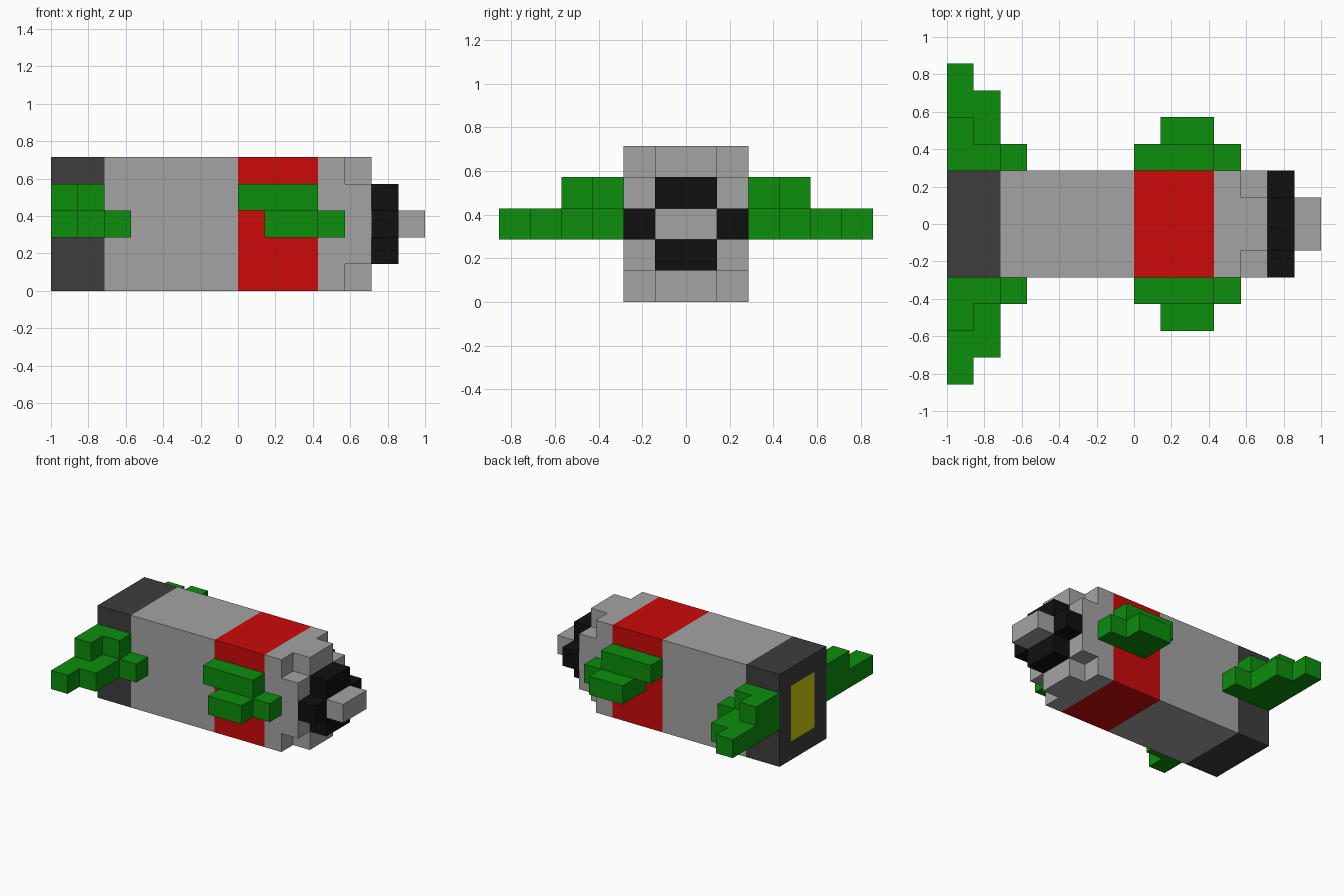
import bpy, bmesh
from mathutils import Vector

cube = bpy.data.objects.get("Cube")
if cube:
    bpy.data.objects.remove(cube, do_unlink=True)

U = 1 / 7  # one block


def srgb(r, g, b):
    lin = [c / 255 / 12.92 if c <= 10 else ((c / 255 + 0.055) / 1.055) ** 2.4 for c in (r, g, b)]
    return (*lin, 1)


def material(name, color):
    m = bpy.data.materials.new(name)
    m.use_nodes = True
    m.diffuse_color = color
    m.node_tree.nodes["Principled BSDF"].inputs["Base Color"].default_value = color
    return m


GREY = material("light grey", srgb(164, 164, 164))
DARK = material("dark grey", srgb(61, 61, 61))
RED = material("red", srgb(204, 10, 10))
GREEN = material("green", srgb(12, 142, 12))
BLACK = material("black", srgb(16, 16, 16))
YELLOW = material("yellow", srgb(204, 204, 12))


def finish(name, bm, mats):
    bmesh.ops.recalc_face_normals(bm, faces=bm.faces)
    bmesh.ops.scale(bm, vec=(U, U, U), verts=bm.verts)
    mesh = bpy.data.meshes.new(name)
    bm.to_mesh(mesh)
    bm.free()
    for m in mats:
        mesh.materials.append(m)
    obj = bpy.data.objects.new(name, mesh)
    bpy.context.collection.objects.link(obj)
    return obj


def prism(name, outline, offset, mat):
    """Extrude a closed outline of block coordinates along an offset."""
    bm = bmesh.new()
    face = bm.faces.new([bm.verts.new(p) for p in outline])
    ext = bmesh.ops.extrude_face_region(bm, geom=[face], use_keep_orig=True)
    verts = [g for g in ext["geom"] if isinstance(g, bmesh.types.BMVert)]
    bmesh.ops.translate(bm, vec=offset, verts=verts)
    return finish(name, bm, [mat])


def cross(name, x, z0, z1, mat):
    """One-block-thick slab whose four corner blocks are missing."""
    a, b = z0 + 1, z1 - 1
    yz = [(-1, z0), (1, z0), (1, a), (2, a), (2, b), (1, b),
          (1, z1), (-1, z1), (-1, b), (-2, b), (-2, a), (-1, a)]
    return prism(name, [(x, y, z) for y, z in yz], (1, 0, 0), mat)


def fin(name, xy, z, center):
    """Stepped fin layer, mirrored to the other side."""
    obj = prism(name, [(x, y, z) for x, y in xy], (0, 0, 1), GREEN)
    mod = obj.modifiers.new("Mirror", 'MIRROR')
    mod.use_axis = (False, True, False)
    return obj


# Body: one box cut into colour bands, with an inset panel on the rear end
bm = bmesh.new()
bmesh.ops.create_cube(bm, size=1)
for v in bm.verts:
    v.co = Vector((v.co.x * 11 - 1.5, v.co.y * 4, v.co.z * 5 + 2.5))
for x in (-5, 0, 3):
    bmesh.ops.bisect_plane(bm, geom=bm.verts[:] + bm.edges[:] + bm.faces[:],
                           plane_co=(x, 0, 0), plane_no=(1, 0, 0))
for f in bm.faces:
    x = f.calc_center_median().x
    f.material_index = 1 if x < -5 else 2 if 0 < x < 3 else 0
rear = min(bm.faces, key=lambda f: f.calc_center_median().x)
bmesh.ops.inset_individual(bm, faces=[rear], thickness=1, use_even_offset=True)
rear.material_index = 3
finish("body", bm, [GREY, DARK, RED, YELLOW])

# Nose: stepped slab, black collar and tip
cross("nose_slab", 4, 0, 5, GREY)
cross("nose_collar", 5, 1, 4, BLACK)
prism("nose_tip", [(6, -1, 2), (6, 1, 2), (6, 1, 3), (6, -1, 3)], (1, 0, 0), GREY)

# Tail fins
fin("tail_fin_lower", [(-7, 2), (-4, 2), (-4, 3), (-5, 3), (-5, 5), (-6, 5), (-6, 6), (-7, 6)], 2, 0)
fin("tail_fin_upper", [(-7, 2), (-5, 2), (-5, 3), (-6, 3), (-6, 4), (-7, 4)], 3, 0)

# Side fins
fin("side_fin_lower", [(1, 2), (4, 2), (4, 3), (3, 3), (3, 4), (1, 4)], 2, 0)
fin("side_fin_upper", [(0, 2), (3, 2), (3, 3), (0, 3)], 3, 0)
